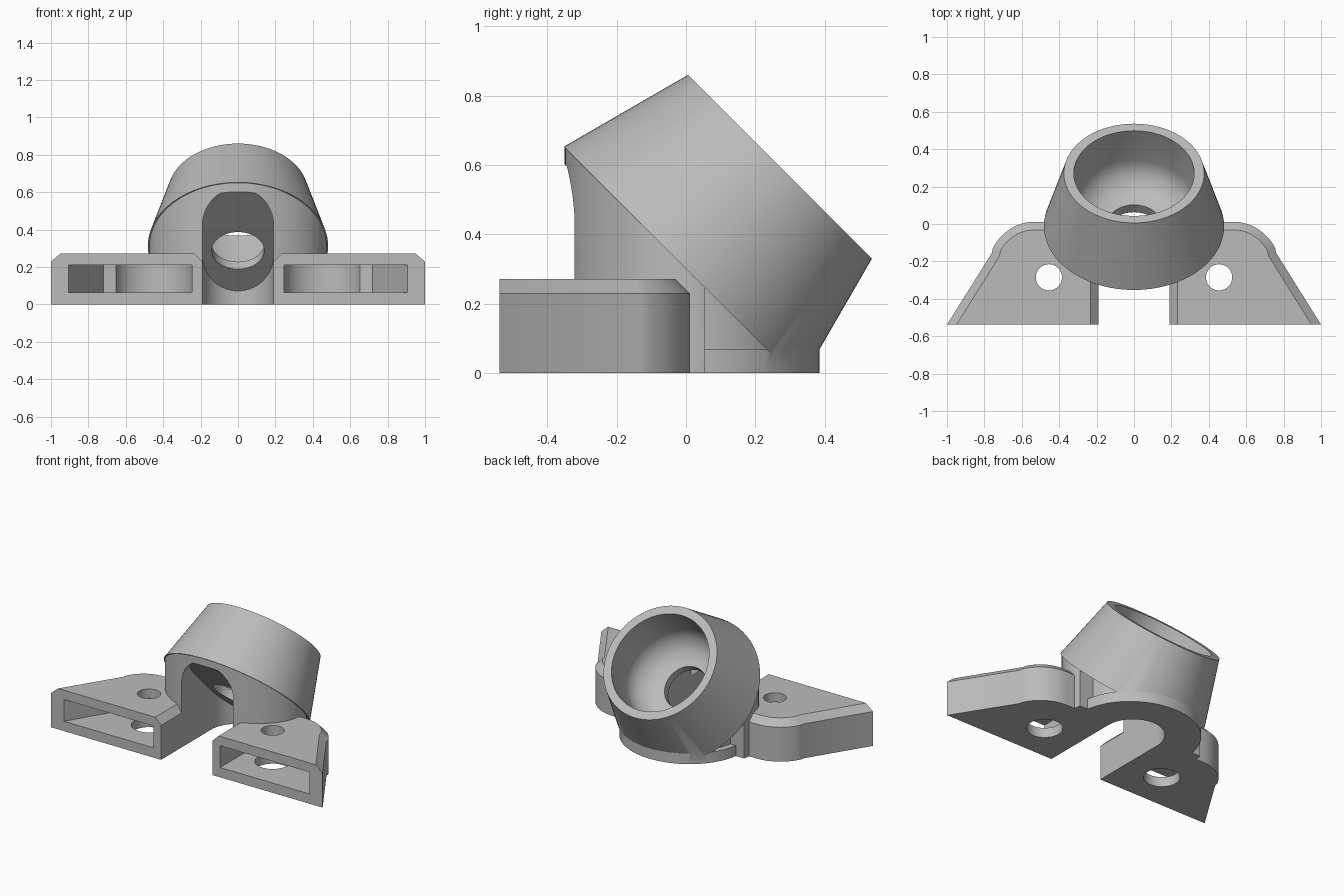
import bpy, bmesh, math
from mathutils import Matrix, Vector

if "Cube" in bpy.data.objects:
    bpy.data.objects.remove(bpy.data.objects["Cube"])

S = math.sqrt(0.5)
AXIS = Vector((0, S, S))                       # tube direction, 45 degrees up and back
TUBE = Matrix.Translation((0, 0.271, 0.595)) @ Matrix.Rotation(-math.pi / 4, 4, 'X')

grey = bpy.data.materials.new("plain_grey")
grey.diffuse_color = (0.5, 0.5, 0.5, 1)
grey.use_nodes = True
grey.node_tree.nodes["Principled BSDF"].inputs["Base Color"].default_value = grey.diffuse_color


def finish(name, bm, clips=()):
    """Cut away what lies in front of each clip plane, cap it and make an object."""
    for co, no in clips:
        geom = bm.verts[:] + bm.edges[:] + bm.faces[:]
        bmesh.ops.bisect_plane(bm, geom=geom, plane_co=co, plane_no=no, clear_outer=True)
        bmesh.ops.holes_fill(bm, edges=[e for e in bm.edges if e.is_boundary])
    bmesh.ops.recalc_face_normals(bm, faces=bm.faces)
    me = bpy.data.meshes.new(name)
    bm.to_mesh(me)
    bm.free()
    me.materials.append(grey)
    ob = bpy.data.objects.new(name, me)
    bpy.context.collection.objects.link(ob)
    return ob


def stack(name, rings, clips=()):
    """Skin a list of equal rings and cap both ends."""
    bm = bmesh.new()
    vs = [[bm.verts.new(p) for p in ring] for ring in rings]
    n = len(vs[0])
    for a, b in zip(vs, vs[1:]):
        for i in range(n):
            j = (i + 1) % n
            bm.faces.new((a[i], a[j], b[j], b[i]))
    bm.faces.new(vs[0])
    bm.faces.new(vs[-1])
    return finish(name, bm, clips)


def prism(name, pts, z0, z1, clips=(), mat=Matrix()):
    return stack(name, [[mat @ Vector((x, y, z)) for x, y in pts] for z in (z0, z1)], clips)


def lathe(name, profile, n=96, clips=()):
    """Turned part on the tube axis; profile is (radius, depth below rim)."""
    return stack(name, [[TUBE @ Vector((x, y, -d)) for x, y in arc(0, 0, r, r, n)]
                        for r, d in profile], clips)


def arc(cx, cy, rx, ry, n=64, a0=0, a1=360):
    k = n if a1 - a0 == 360 else n - 1
    return [(cx + rx * math.cos(math.radians(a0 + (a1 - a0) * i / k)),
             cy + ry * math.sin(math.radians(a0 + (a1 - a0) * i / k))) for i in range(n)]


def boolean(ob, other, op):
    m = ob.modifiers.new(op, 'BOOLEAN')
    m.operation, m.solver, m.object = op, 'EXACT', other
    bpy.context.view_layer.objects.active = ob
    bpy.ops.object.modifier_apply(modifier=m.name)
    bpy.data.objects.remove(other)


def behind(c):
    """Clip plane y + z = c, square to the tube axis."""
    return (Vector((0, c, 0)), AXIS)


# tapered tube, cut flat at the ground
body = lathe("angled_socket_bracket", [(0.375, 0), (0.482, 0.4)],
             clips=[(Vector(), Vector((0, 0, -1)))])

# upright apron under the tube, rear core and base disc
boolean(body, prism("apron", arc(0, -0.01, 0.474, 0.34, 96), 0, 0.9,
                    [behind(0.302), (Vector((0, 0.055, 0)), Vector((0, 1, 0)))]), 'UNION')
boolean(body, prism("core", arc(0, 0, 0.37, 0.35, 48, 0, 180), 0, 0.5, [behind(0.303)]), 'UNION')
boolean(body, prism("base_disc", arc(0, 0, 0.41, 0.385, 64, 0, 180), 0, 0.07), 'UNION')

# feet with chamfered top edges
for s in (1, -1):
    outline = [(0.19, -0.538), (1.0, -0.538)] + [
        (0.76, -0.155)] + arc(0.53, -0.255, 0.255, 0.267, 14, 28, 90) + [(0.19, 0.012)]
    bm = bmesh.new()
    f = bm.faces.new([bm.verts.new((s * x, y, 0)) for x, y in outline])
    top = bmesh.ops.extrude_face_region(bm, geom=[f])["geom"]
    bmesh.ops.translate(bm, vec=(0, 0, 0.272), verts=[v for v in top if isinstance(v, bmesh.types.BMVert)])
    bmesh.ops.recalc_face_normals(bm, faces=bm.faces)
    edges = [e for e in bm.edges if all(v.co.z > 0.2 for v in e.verts)
             and not all(v.co.y < -0.5 for v in e.verts)]
    bmesh.ops.bevel(bm, geom=edges, offset=0.043, segments=1, affect='EDGES')
    boolean(body, finish("foot", bm), 'UNION')

# bowl-bottomed socket and the hole through its floor
boolean(body, lathe("socket_cut", [(0.322, -0.1), (0.322, 0.22), (0.314, 0.265), (0.295, 0.3),
                                   (0.265, 0.335), (0.225, 0.362), (0.165, 0.379)]), 'DIFFERENCE')
boolean(body, lathe("floor_hole_cut", [(0.14, 0.3), (0.14, 0.49)], 64), 'DIFFERENCE')

# arched slot at the front
slot = prism("slot_cut", [(-0.19, -0.8), (0.19, -0.8)] + arc(0, -0.01, 0.19, 0.19, 40, 0, 180),
             -0.1, 1, [behind(0.252)])
arch = prism("arch", [(-0.25, -0.2), (0.25, -0.2), (0.25, 0.2), (0.191, 0.2)]
             + arc(0, 0.42, 0.191, 0.2, 40, 0, 180) + [(-0.191, 0.2), (-0.25, 0.2)],
             -0.5, 0.9, mat=Matrix.Rotation(math.pi / 2, 4, 'X'))
boolean(slot, arch, 'INTERSECT')
boolean(body, slot, 'DIFFERENCE')

# pockets and screw holes in the feet
for s in (1, -1):
    pocket = [(0.245, -0.6), (0.905, -0.6), (0.905, -0.538), (0.72, -0.23)] + \
        arc(0.455, -0.285, 0.21, 0.19, 24, 20, 180)
    boolean(body, prism("pocket_cut", [(s * x, y) for x, y in pocket], 0.065, 0.21), 'DIFFERENCE')
    boolean(body, prism("screw_hole_cut", arc(s * 0.455, -0.285, 0.07, 0.07, 40), 0.15, 0.4), 'DIFFERENCE')
    boolean(body, prism("driver_hole_cut", arc(s * 0.455, -0.285, 0.108, 0.108, 40), -0.1, 0.15), 'DIFFERENCE')

bpy.ops.object.select_all(action='DESELECT')
body.select_set(True)
bpy.context.view_layer.objects.active = body
bpy.ops.object.shade_smooth_by_angle(angle=math.radians(25))
